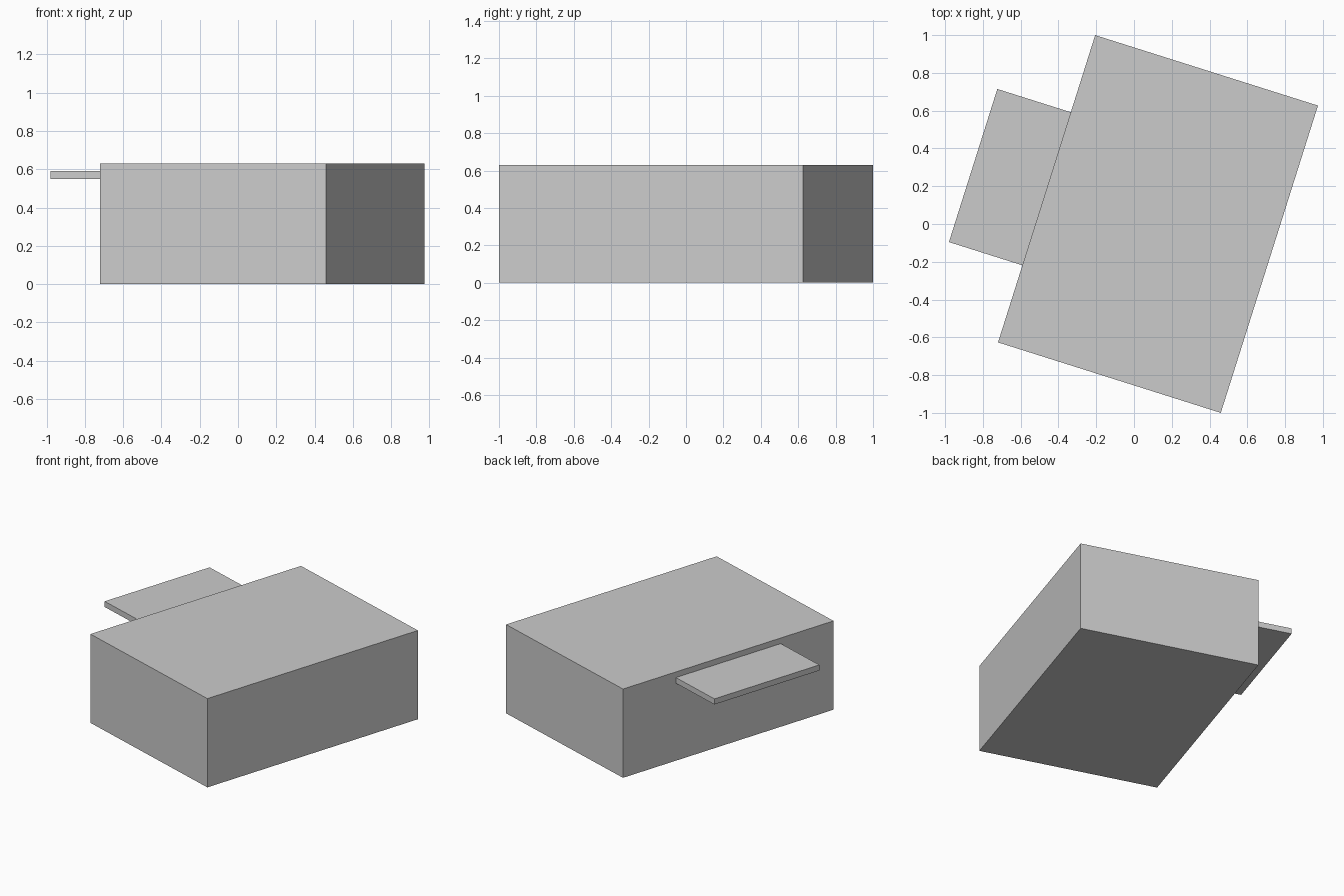
import bpy
from math import radians
from mathutils import Matrix

cube = bpy.data.objects.get("Cube")
if cube:
    bpy.data.objects.remove(cube, do_unlink=True)

# Single plain grey
grey = bpy.data.materials.new("light_grey")
grey.use_nodes = True
colour = (0.6, 0.6, 0.6, 1)
grey.diffuse_color = colour
grey.node_tree.nodes["Principled BSDF"].inputs["Base Color"].default_value = colour

# The whole building is turned on its plot
WIDTH, LENGTH, HEIGHT = 1.237, 1.706, 0.63
turn = Matrix.Translation((0.127, 0, 0)) @ Matrix.Rotation(radians(-17.55), 4, "Z")


def block(name, size, centre):
    """Flat-shaded box placed in the building's own turned frame."""
    bpy.ops.mesh.primitive_cube_add(size=1)
    obj = bpy.context.object
    obj.name = name
    obj.data.transform(Matrix.Diagonal((*size, 1)))
    obj.matrix_world = turn @ Matrix.Translation(centre)
    obj.data.materials.append(grey)
    return obj


# Main body
block("building_body", (WIDTH, LENGTH, HEIGHT), (0, 0, HEIGHT / 2))

# Thin canopy projecting from the long side wall
DEPTH = 0.408
block("side_canopy", (DEPTH, 0.85, 0.04), (-(WIDTH + DEPTH) / 2, 0, 0.57))
